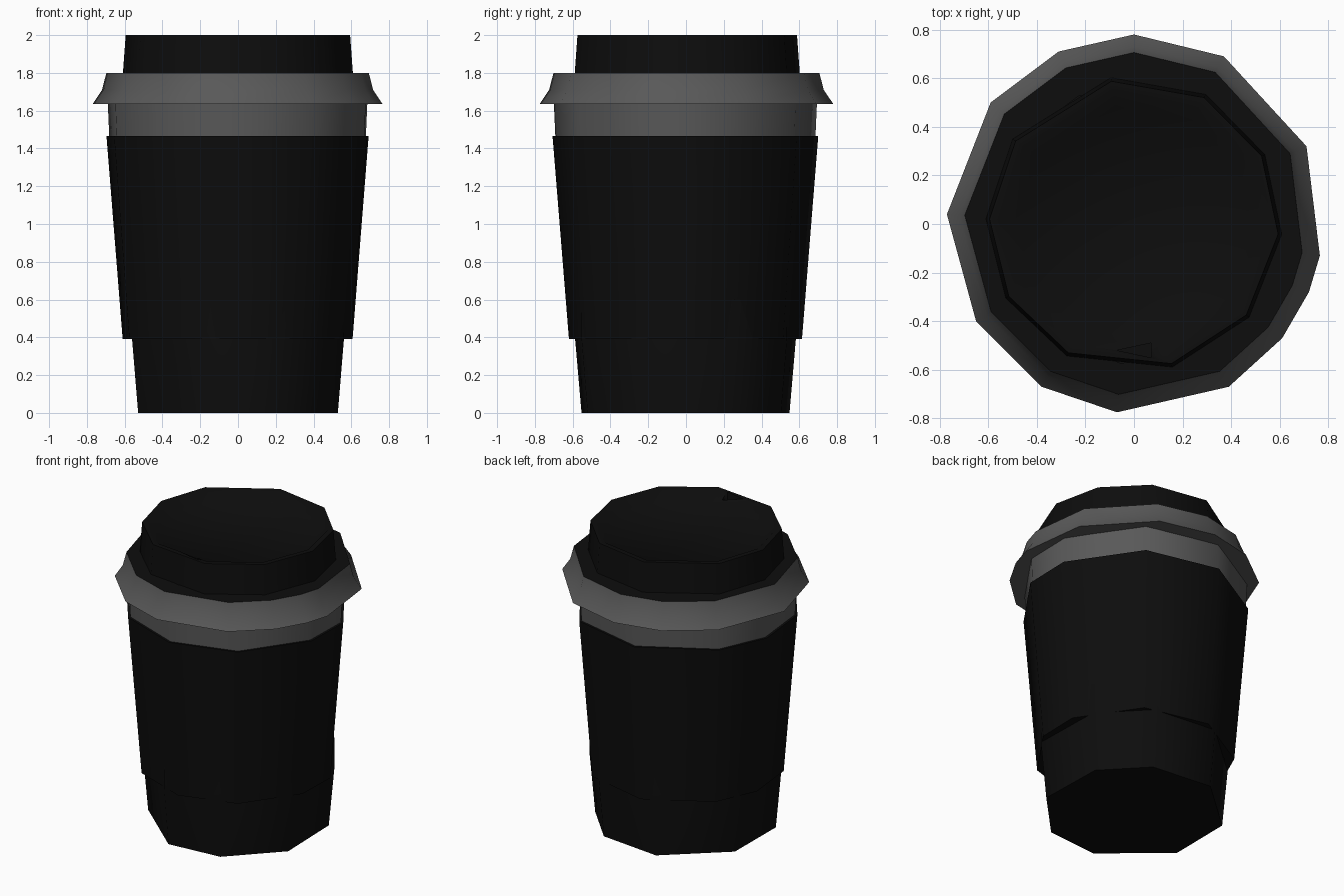
import bpy, bmesh
from math import cos, sin, radians

if "Cube" in bpy.data.objects:
    bpy.data.objects.remove(bpy.data.objects["Cube"])


def material(name, v):
    m = bpy.data.materials.new(name)
    m.diffuse_color = (v, v, v, 1)
    m.use_nodes = True
    m.node_tree.nodes["Principled BSDF"].inputs["Base Color"].default_value = m.diffuse_color
    return m


BLACK = material("black", 0.004)
GREY = material("dark_grey", 0.1)


def ring(angles):
    """Unit polygon from angles in degrees."""
    return [(cos(radians(a)), sin(radians(a))) for a in angles]


def loft(name, outline, profile, mat, cap_start=False, cap_end=False):
    """Sweep (radius, z) profile rows around a polygon outline."""
    bm = bmesh.new()
    rows = [[bm.verts.new((x * r, y * r, z)) for x, y in outline] for r, z in profile]
    n = len(outline)
    for a, b in zip(rows, rows[1:]):
        for i in range(n):
            j = (i + 1) % n
            bm.faces.new((a[i], a[j], b[j], b[i]))
    if cap_start:
        bm.faces.new(rows[0][::-1])
    if cap_end:
        bm.faces.new(rows[-1])
    bmesh.ops.recalc_face_normals(bm, faces=bm.faces)
    me = bpy.data.meshes.new(name)
    bm.to_mesh(me)
    bm.free()
    me.materials.append(mat)
    ob = bpy.data.objects.new(name, me)
    bpy.context.collection.objects.link(ob)
    bpy.ops.object.select_all(action='DESELECT')
    ob.select_set(True)
    bpy.context.view_layer.objects.active = ob
    bpy.ops.object.shade_smooth_by_angle(angle=radians(58))
    return ob


# Uneven low-poly outlines
base = ring([-158, -104, -66, -22, 25, 62, 106, 157])
body = ring([-158, -129, -92, -55, -15, 12, 56, 98, 142, 170])
top = ring([-150, -117, -75, -39, -4, 28, 61, 99, 145, 178])
flange = [(0, .78), (-.31, .71), (-.59, .50), (-.77, .04), (-.65, -.40), (-.38, -.67),
          (-.07, -.775), (.39, -.67), (.61, -.47), (.72, -.28), (.765, -.13),
          (.71, .32), (.37, .69)]

# Cup wall with closed base, nearly flush with the sleeve
loft("cup", base, [(.57, 0), (.605, .39), (.605, .6)], BLACK, cap_start=True)

# Sleeve with lips meeting the cup
loft("sleeve", body, [(.56, .39), (.62, .39), (.707, 1.465), (.68, 1.465)], BLACK)

# Band below the lid
loft("upper_band", body, [(.692, 1.46), (.70, 1.64)], GREY)

# Lid flange with underside, and its shoulder
loft("lid_flange", flange, [(.80, 1.64), (1, 1.635), (.935, 1.71), (.905, 1.80)], GREY)
loft("lid_shoulder", flange, [(.905, 1.80), (.74, 1.80)], BLACK)

# Raised lid top with shallow recess
lid = loft("lid_top", top, [(.61, 1.795), (.595, 2.0), (.56, 2.0), (.49, 1.95)], BLACK,
           cap_start=True, cap_end=True)

# Small sip hole near the front rim
cutter = loft("sip_hole_cutter", [(-.07, -.52), (.07, -.55), (.07, -.49)],
              [(1, 1.88), (1, 2.1)], BLACK, cap_start=True, cap_end=True)
cutter.hide_render = True
cutter.hide_viewport = True
mod = lid.modifiers.new("sip_hole", 'BOOLEAN')
mod.operation = 'DIFFERENCE'
mod.object = cutter
mod.solver = 'EXACT'
